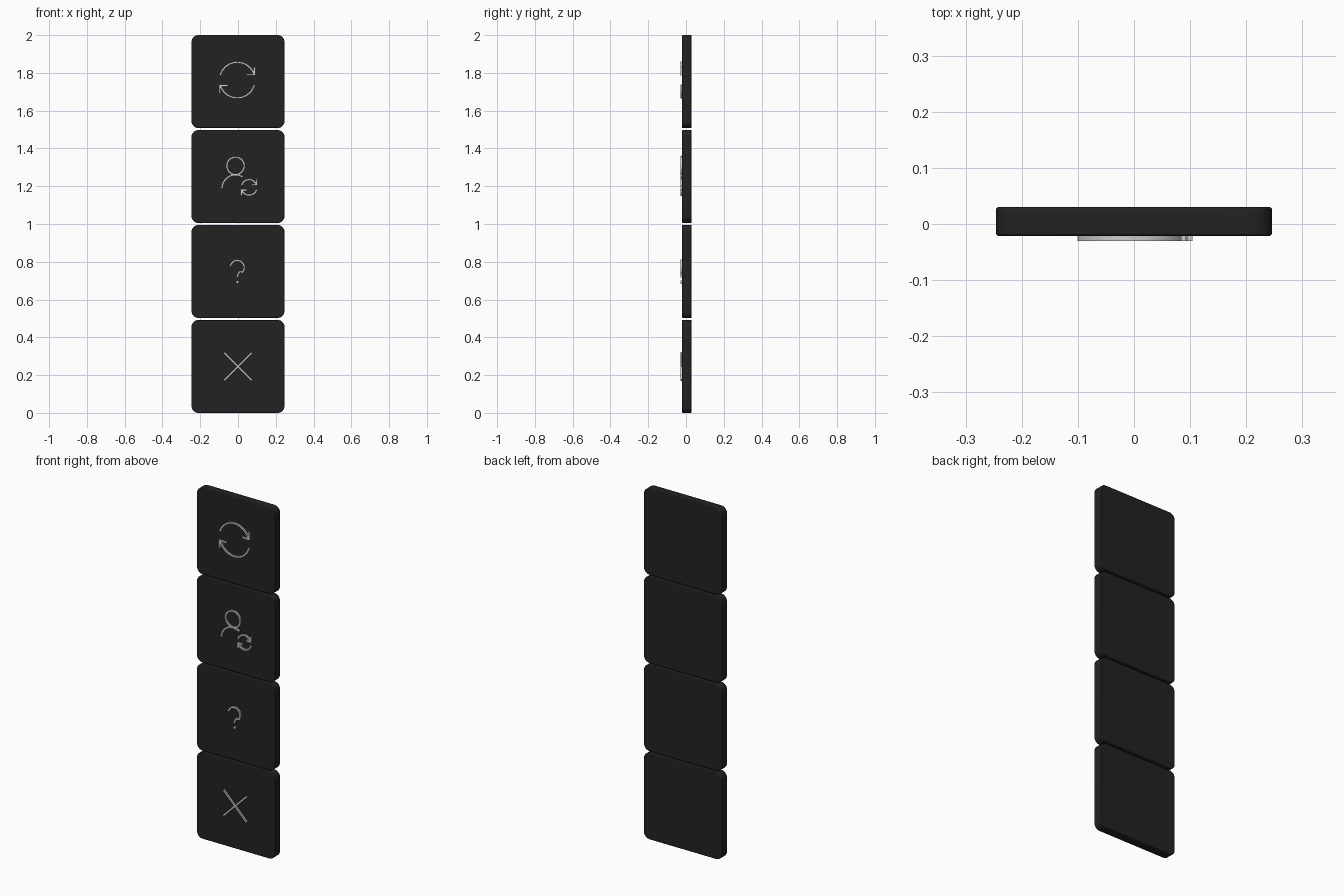
import bpy, bmesh
from math import sin, cos, radians
from mathutils import Vector

if "Cube" in bpy.data.objects:
    bpy.data.objects.remove(bpy.data.objects["Cube"])

BACK, FACE, ICON = 0.03, -0.021, -0.03   # depth planes along y
W = 0.0095                               # icon stroke width


def material(name, rgb):
    m = bpy.data.materials.new(name)
    m.diffuse_color = (*rgb, 1)
    m.use_nodes = True
    m.node_tree.nodes["Principled BSDF"].inputs["Base Color"].default_value = m.diffuse_color
    return m


dark = material("dark_panel", (0.016, 0.016, 0.016))
pale = material("pale_icon", (0.65, 0.65, 0.65))


def finish(bm, name, mat):
    bmesh.ops.recalc_face_normals(bm, faces=bm.faces)
    me = bpy.data.meshes.new(name)
    bm.to_mesh(me)
    bm.free()
    me.materials.append(mat)
    ob = bpy.data.objects.new(name, me)
    bpy.context.collection.objects.link(ob)
    bpy.context.view_layer.objects.active = ob
    ob.select_set(True)
    bpy.ops.object.shade_smooth_by_angle(angle=radians(35))
    ob.select_set(False)
    return ob


def arc(cx, cz, r, a0, a1, n=32):
    return [(cx + r * cos(radians(a0 + (a1 - a0) * i / n)),
             cz + r * sin(radians(a0 + (a1 - a0) * i / n))) for i in range(n + 1)]


def extrude_outline(bm, pts, y0, y1):
    f = bm.faces.new([bm.verts.new((x, y0, z)) for x, z in pts])
    out = bmesh.ops.extrude_face_region(bm, geom=[f])["geom"]
    bmesh.ops.translate(bm, vec=(0, y1 - y0, 0),
                        verts=[v for v in out if isinstance(v, bmesh.types.BMVert)])


def stroke(bm, pts, closed=False):
    """Mitred ribbon of width W along pts, with depth in y."""
    p = [Vector(q) for q in pts]
    n = len(p)
    rings = []
    for i in range(n):
        a = p[i] - p[i - 1] if i or closed else p[1] - p[0]
        b = p[(i + 1) % n] - p[i] if i < n - 1 or closed else a
        a, b = a.normalized(), b.normalized()
        na, nb = Vector((-a.y, a.x)), Vector((-b.y, b.x))
        m = (na + nb).normalized()
        m *= W / 2 / max(m.dot(na), 0.4)
        rings.append([bm.verts.new((q.x, y, q.y)) for q, y in
                      ((p[i] + m, ICON), (p[i] - m, ICON),
                       (p[i] - m, FACE + 0.001), (p[i] + m, FACE + 0.001))])
    for i in range(n if closed else n - 1):
        r, s = rings[i], rings[(i + 1) % n]
        for k in range(4):
            bm.faces.new((r[k], r[(k + 1) % 4], s[(k + 1) % 4], s[k]))
    if not closed:
        bm.faces.new(rings[0])
        bm.faces.new(rings[-1])


def cycle_arrows(bm, cx, cz, r, head, drop):
    """Two opposing arcs, each ending in an L-shaped arrowhead."""
    for s in (1, -1):
        t = 0 if s == 1 else 180
        stroke(bm, arc(cx, cz, r, 165 + t, 17 + t))
        ex, ez = cx + s * r * 0.98, cz + s * drop
        stroke(bm, [(ex, ez + s * head), (ex, ez), (ex - s * head, ez)])


# Four rounded square buttons
H, R = 0.246, 0.036
for i, part in enumerate(("close", "help", "switch_user", "refresh")):
    zc = 0.246 + i * 0.5027
    outline = []
    for sx, sz, a in ((1, 1, 0), (-1, 1, 90), (-1, -1, 180), (1, -1, 270)):
        outline += arc(sx * (H - R), zc + sz * (H - R), R, a, a + 90, 8)
    bm = bmesh.new()
    extrude_outline(bm, outline, FACE, BACK)
    tile = finish(bm, part + "_button", dark)
    bev = tile.modifiers.new("soft_edge", 'BEVEL')
    bev.width, bev.segments, bev.limit_method = 0.004, 2, 'ANGLE'
    bev.angle_limit = radians(50)

# Refresh icon
bm = bmesh.new()
cycle_arrows(bm, -0.004, 1.762, 0.094, 0.042, 0.028)
finish(bm, "refresh_icon", pale)

# User icon with small cycle arrows
bm = bmesh.new()
stroke(bm, arc(-0.013, 1.308, 0.046, 0, 360, 40)[:-1], closed=True)
stroke(bm, arc(-0.013, 1.188, 0.072, 180, 57))
cycle_arrows(bm, 0.059, 1.194, 0.041, 0.029, 0.014)
finish(bm, "switch_user_icon", pale)

# Help icon: hook and dot
bm = bmesh.new()
hook = arc(-0.004, 0.770, 0.037, 170, -40, 28)
tail = arc(0.036, 0.718, 0.039, 132, 180, 8)
stroke(bm, hook + tail)
extrude_outline(bm, arc(-0.003, 0.693, 0.0075, 0, 360, 16)[:-1], ICON, FACE + 0.001)
finish(bm, "help_icon", pale)

# Close icon: crossed bars
bm = bmesh.new()
d, c = 0.073, 0.246
stroke(bm, [(-d, c + d), (d, c - d)])
stroke(bm, [(-d, c - d), (d, c + d)])
finish(bm, "close_icon", pale)
